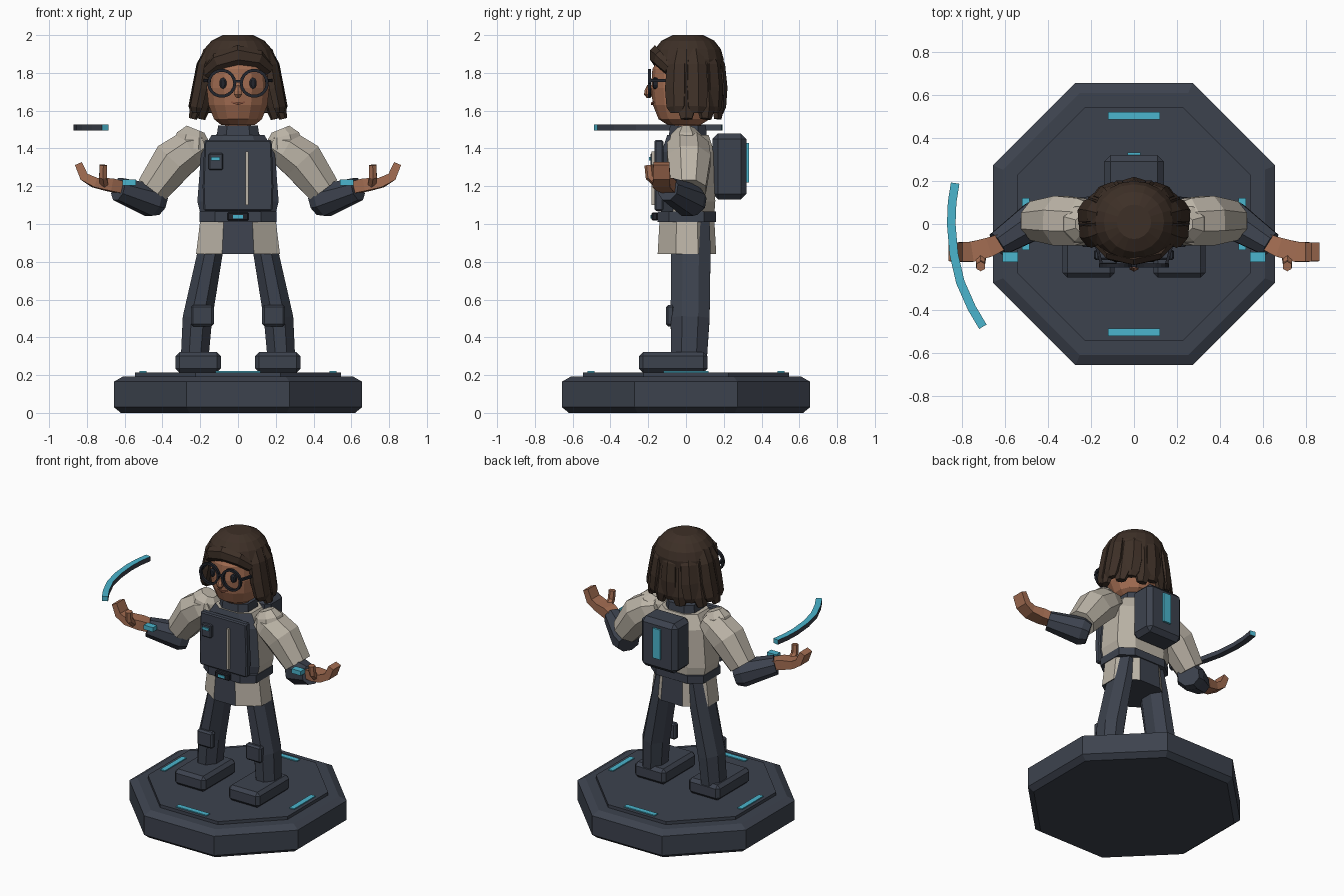
import bpy, bmesh, math
from mathutils import Vector


def material(name, rgb):
    m = bpy.data.materials.new(name)
    m.diffuse_color = (*rgb, 1)
    return m


NAVY = material("navy cloth", (0.046, 0.055, 0.076))
BEIGE = material("beige cloth", (0.50, 0.455, 0.385))
CYAN = material("cyan light", (0.07, 0.46, 0.61))
SKIN = material("skin", (0.37, 0.155, 0.085))
HAIR = material("brown hair", (0.047, 0.029, 0.020))
BLACK = material("dark frame", (0.016, 0.018, 0.025))
LIP = material("lip", (0.24, 0.085, 0.05))


def loft(name, rings, mats, mirror=False, bevel=0, rule=None):
    """Skin equal-length rings, cap both ends; rule(normal, centre) picks a material."""
    bm = bmesh.new()
    rows = [[bm.verts.new(p) for p in r] for r in rings]
    n = len(rows[0])
    for a, b in zip(rows, rows[1:]):
        for i in range(n):
            bm.faces.new((a[i], a[(i + 1) % n], b[(i + 1) % n], b[i]))
    bm.faces.new(rows[0][::-1])
    bm.faces.new(rows[-1])
    bmesh.ops.recalc_face_normals(bm, faces=bm.faces)
    if rule:
        for f in bm.faces:
            f.material_index = rule(f.normal, f.calc_center_median())
    me = bpy.data.meshes.new(name)
    bm.to_mesh(me)
    bm.free()
    for m in mats if isinstance(mats, list) else [mats]:
        me.materials.append(m)
    ob = bpy.data.objects.new(name, me)
    bpy.context.collection.objects.link(ob)
    if bevel:
        b = ob.modifiers.new("bevel", 'BEVEL')
        b.width, b.segments = bevel, 1
    if mirror:
        ob.modifiers.new("mirror", 'MIRROR')
    return ob


def octo(rx, ry, z, cy=0, k=0.55):
    """Chamfered rectangle; k is the share of each side left straight."""
    q = [(rx, -ry * k), (rx, ry * k), (rx * k, ry), (-rx * k, ry),
         (-rx, ry * k), (-rx, -ry * k), (-rx * k, -ry), (rx * k, -ry)]
    return [(x, y + cy, z) for x, y in q]


def oval(rx, ry, z, cy=0, n=12):
    return [(rx * math.sin(2 * math.pi * i / n), cy - ry * math.cos(2 * math.pi * i / n), z)
            for i in range(n)]


def box(name, x, y, z, mats, **kw):
    """Box from (low, high) ranges."""
    return loft(name, [[(x[0], y[0], h), (x[1], y[0], h), (x[1], y[1], h), (x[0], y[1], h)]
                       for h in z], mats, **kw)


def tube(name, path, mats, n=8, ref=(0, 0, 1), **kw):
    """Tube along (x, y, z, half width, half height) stations."""
    pts = [Vector(p[:3]) for p in path]
    rings = []
    for i, p in enumerate(path):
        t = (pts[min(i + 1, len(pts) - 1)] - pts[max(i - 1, 0)]).normalized()
        side = Vector(ref).cross(t).normalized()
        up = t.cross(side)
        c = 1 / math.cos(math.pi / n)
        ang = [math.pi * (2 * j + 1) / n for j in range(n)]
        rings.append([pts[i] + side * (math.cos(a) * p[3] * c) + up * (math.sin(a) * p[4] * c)
                      for a in ang])
    return loft(name, rings, mats, **kw)


# Platform with light strips
K = math.tan(math.pi / 8)
loft("platform", [octo(r, r, z, 0, K) for r, z in
                  ((0.62, 0), (0.657, 0.03), (0.657, 0.165), (0.61, 0.192))], NAVY)
loft("platform_top", [octo(0.545, 0.545, z, 0, K) for z in (0.185, 0.214)], NAVY)
for s in (-1, 1):
    box("platform_strip", (-0.12, 0.12), (s * 0.503 - 0.018, s * 0.503 + 0.018), (0.213, 0.221), CYAN)
box("side_strip", (0.485, 0.521), (-0.12, 0.12), (0.213, 0.221), CYAN, mirror=True)

# Legs, boots and knee pads
tube("leg", [(0.23, 0.015, 0.28, 0.073, 0.095), (0.215, 0.022, 0.5, 0.078, 0.103),
             (0.145, 0.025, 0.86, 0.066, 0.105), (0.11, 0.02, 1.0, 0.08, 0.105)],
     NAVY, ref=(0, 1, 0), mirror=True)
box("boot", (0.09, 0.332), (-0.25, 0.115), (0.214, 0.322), NAVY, bevel=0.022, mirror=True)
box("knee_pad", (0.128, 0.25), (-0.106, -0.06), (0.458, 0.572), NAVY, bevel=0.012, mirror=True)

# Coat skirt with dark centre panels, belt and buckle
loft("coat_skirt", [octo(0.222, 0.155, 0.84, 0.005, 0.38), octo(0.2, 0.145, 1.02, 0.005, 0.38)],
     [BEIGE, NAVY], rule=lambda n, c: int(abs(n.y) > 0.9 or abs(n.z) > 0.9))
loft("belt", [octo(0.205, 0.155, z, 0.003, 0.6) for z in (1.01, 1.065)], NAVY)
box("buckle", (-0.056, 0.056), (-0.182, -0.15), (1.018, 1.062), BLACK, bevel=0.006)
box("buckle_light", (-0.026, 0.026), (-0.187, -0.18), (1.03, 1.048), CYAN)

# Torso, vest and collar
loft("torso", [octo(0.198, 0.14, 1.05, 0.01), octo(0.215, 0.145, 1.12, 0.01),
               octo(0.195, 0.14, 1.38, 0.01), octo(0.14, 0.11, 1.47, 0.01)],
     [BEIGE, NAVY], rule=lambda n, c: int(n.y < -0.3))
loft("vest_panel", [[(-w, -0.167, z), (w, -0.167, z), (w, -0.12, z), (-w, -0.12, z)]
                    for w, z in ((0.183, 1.07), (0.187, 1.2), (0.178, 1.445))], NAVY, bevel=0.008)
box("zipper", (0.039, 0.055), (-0.182, -0.16), (1.10, 1.385), BEIGE)
box("chest_pocket", (-0.155, -0.08), (-0.188, -0.16), (1.285, 1.375), NAVY, bevel=0.006)
box("pocket_light", (-0.142, -0.094), (-0.196, -0.187), (1.336, 1.355), CYAN)
loft("collar", [octo(0.13, 0.115, 1.44, 0.01), octo(0.112, 0.1, 1.47, 0.01),
                octo(0.105, 0.095, 1.522, 0.01)], NAVY)

# Backpack
box("backpack", (-0.14, 0.14), (0.14, 0.32), (1.13, 1.48), NAVY, bevel=0.03)
box("backpack_light", (-0.03, 0.03), (0.315, 0.333), (1.22, 1.43), CYAN)

# Arms
tube("upper_arm", [(0.18, 0.01, 1.43, 0.08, 0.06), (0.25, 0.01, 1.40, 0.11, 0.1),
                   (0.34, 0.015, 1.335, 0.115, 0.113), (0.455, 0.015, 1.18, 0.09, 0.088)],
     BEIGE, mirror=True)
tube("shoulder_cap", [(0.25, 0, 1.40, 0.1, 0.095), (0.24, 0, 1.465, 0.085, 0.08),
                      (0.225, 0, 1.502, 0.05, 0.045)], BEIGE, ref=(0, 1, 0), mirror=True)
tube("cuff", [(0.415, 0.045, 1.11, 0.07, 0.065), (0.455, 0.02, 1.125, 0.088, 0.085),
              (0.635, -0.095, 1.185, 0.058, 0.06)], NAVY, mirror=True)
box("wrist_light", (0.54, 0.612), (-0.176, -0.13), (1.204, 1.235), CYAN, mirror=True)

# Hands with upturned fingers
tube("hand", [(0.58, -0.07, 1.185, 0.035, 0.03), (0.68, -0.11, 1.208, 0.045, 0.034),
              (0.76, -0.13, 1.22, 0.047, 0.026), (0.815, -0.13, 1.25, 0.045, 0.024),
              (0.845, -0.13, 1.32, 0.043, 0.02)], SKIN, n=4, mirror=True)
tube("thumb", [(0.71, -0.145, 1.21, 0.022, 0.022), (0.715, -0.19, 1.25, 0.02, 0.022),
               (0.713, -0.197, 1.312, 0.02, 0.02)], SKIN, n=6, ref=(0, 1, 0.01), mirror=True)

# Head and face
loft("neck", [oval(0.07, 0.07, z, 0.01, 8) for z in (1.44, 1.56)], SKIN)
loft("head", [oval(a, b, z, -0.01, 14) for a, b, z in
              ((0.09, 0.085, 1.523), (0.13, 0.135, 1.555), (0.16, 0.165, 1.63), (0.17, 0.175, 1.72),
               (0.163, 0.168, 1.82), (0.12, 0.12, 1.9))], SKIN)
loft("nose", [oval(a, a, z, -0.198, 6) for a, z in
              ((0.01, 1.668), (0.024, 1.685), (0.022, 1.705), (0.008, 1.735))], SKIN)
tube("mouth", [(-0.036, -0.168, 1.645, 0.006, 0.004), (0, -0.178, 1.636, 0.008, 0.006),
               (0.036, -0.168, 1.645, 0.006, 0.004)], LIP, n=4)
tube("eye", [(0.08, -0.15, 1.745, 0.019, 0.029), (0.08, -0.171, 1.745, 0.019, 0.029),
             (0.08, -0.177, 1.745, 0.011, 0.018)], BLACK, n=10, mirror=True)

# Round glasses
tube("glasses_rim", [(0.086 + 0.069 * math.cos(math.pi * i / 9), -0.193,
                      1.745 + 0.069 * math.sin(math.pi * i / 9), 0.008, 0.009)
                     for i in range(19)], BLACK, n=4, ref=(0, 1, 0), mirror=True)
tube("glasses_bridge", [(-0.02, -0.193, 1.755, 0.008, 0.007), (0.02, -0.193, 1.755, 0.008, 0.007)],
     BLACK, n=4)
tube("glasses_temple", [(0.15, -0.19, 1.76, 0.007, 0.008), (0.195, -0.03, 1.76, 0.007, 0.008)],
     BLACK, n=4, mirror=True)

# Hair crown, its hem lifted over the forehead
crown = [oval(a, b, z, 0.01, 20) for a, b, z in
         ((0.208, 0.182, 1.79), (0.203, 0.19, 1.87), (0.18, 0.175, 1.925),
          (0.14, 0.14, 1.97), (0.08, 0.08, 2.0))]
crown[0] = [(x, y, z + 0.062 * max(0, (0.03 - y) / 0.202)) for x, y, z in crown[0]]
loft("hair_crown", crown, HAIR)

# Side-swept fringe
tube("fringe", [(0.165, -0.09, 1.82, 0.02, 0.03), (0.11, -0.145, 1.875, 0.022, 0.04),
                (0, -0.165, 1.895, 0.025, 0.045), (-0.11, -0.145, 1.86, 0.022, 0.04),
                (-0.17, -0.085, 1.80, 0.02, 0.03)], HAIR, n=6)

# Hanging locks around the sides and back
for i in range(13):
    a = math.radians(68 + 224 * i / 12)
    dx, dy = math.sin(a), -math.cos(a)
    j = 0.008 * (-1) ** i
    st = [(r * dx, 0.012 + q * dy, z, w, h) for r, q, z, w, h in
          ((0.16, 0.13, 1.92, 0.035, 0.02), (0.188 + j, 0.155 + j, 1.84, 0.05, 0.028),
           (0.21 + j, 0.165 + j, 1.72, 0.056, 0.03),
           (0.232 + j, 0.168, 1.62, 0.05, 0.028), (0.24, 0.165, 1.572 + 2 * j, 0.03, 0.018))]
    tube("hair_lock", st, HAIR, n=6, ref=(dx, dy, 0))

# Floating curved light bar
tube("light_arc", [(-0.703, -0.478, 1.51, 0.02, 0.016), (-0.755, -0.39, 1.51, 0.02, 0.016),
                   (-0.808, -0.27, 1.51, 0.02, 0.016), (-0.838, -0.14, 1.51, 0.02, 0.016),
                   (-0.85, 0.0, 1.51, 0.02, 0.016), (-0.846, 0.1, 1.51, 0.02, 0.016),
                   (-0.832, 0.19, 1.51, 0.02, 0.016)],
     [NAVY, CYAN], n=4, rule=lambda n, c: int(n.z > 0.9 or c.y < -0.46 or c.y > 0.18))
